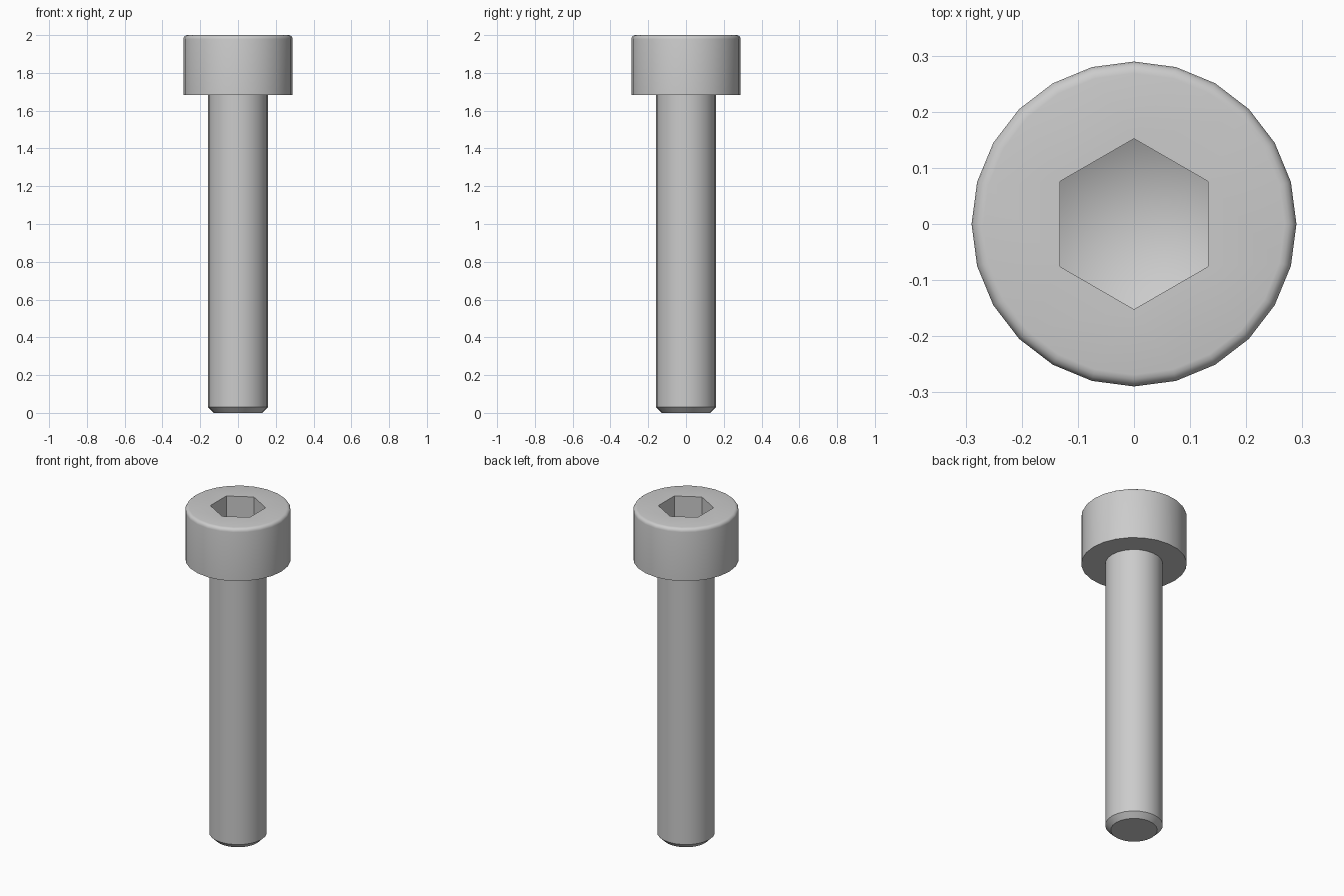
import bpy, bmesh, math

if "Cube" in bpy.data.objects:
    bpy.data.objects.remove(bpy.data.objects["Cube"])

SIDES = 24
HEAD_R, HEAD_Z, TOP_Z = 0.2895, 1.684, 2.0
SHANK_R, TIP_R, TIP_Z = 0.158, 0.128, 0.03
FILLET = 0.021
HEX_R, SOCKET_Z, PIT_Z = 0.152, 1.863, 1.775

steel = bpy.data.materials.new("steel grey")
steel.diffuse_color = (0.6, 0.6, 0.6, 1)
steel.use_nodes = True
steel.node_tree.nodes["Principled BSDF"].inputs["Base Color"].default_value = steel.diffuse_color

bm = bmesh.new()


def ring(radius, z, count):
    """Circle of vertices starting on the +y axis."""
    step = 2 * math.pi / count
    return [bm.verts.new((-radius * math.sin(i * step), radius * math.cos(i * step), z))
            for i in range(count)]


def bridge(low, high):
    n = len(low)
    for i in range(n):
        j = (i + 1) % n
        bm.faces.new((low[i], low[j], high[j], high[i]))


# Outer profile: chamfered tip, shank, underside of head, rounded top rim
profile = [(TIP_R, 0), (SHANK_R, TIP_Z), (SHANK_R, HEAD_Z), (HEAD_R, HEAD_Z)]
for k in range(5):
    a = math.radians(90 * k / 4)
    profile.append((HEAD_R - FILLET + FILLET * math.cos(a),
                    TOP_Z - FILLET + FILLET * math.sin(a)))
rings = [ring(r, z, SIDES) for r, z in profile]
for low, high in zip(rings, rings[1:]):
    bridge(low, high)
bm.faces.new(rings[0])

# Flat top around the hexagonal opening
outer = rings[-1]
rim = ring(HEX_R, TOP_Z, 6)
for i in range(6):
    arc = [outer[(4 * i + k) % SIDES] for k in range(5)]
    bm.faces.new(arc + [rim[(i + 1) % 6], rim[i]])

# Socket walls and its pointed floor
floor = ring(HEX_R, SOCKET_Z, 6)
bridge(rim, floor)
apex = bm.verts.new((0, 0, PIT_Z))
for i in range(6):
    bm.faces.new((floor[i], floor[(i + 1) % 6], apex))

bmesh.ops.recalc_face_normals(bm, faces=bm.faces)
mesh = bpy.data.meshes.new("socket_head_bolt")
bm.to_mesh(mesh)
bm.free()
mesh.materials.append(steel)

bolt = bpy.data.objects.new("socket_head_bolt", mesh)
bpy.context.collection.objects.link(bolt)
bpy.context.view_layer.objects.active = bolt
bolt.select_set(True)
bpy.ops.object.shade_smooth_by_angle(angle=math.radians(35))
